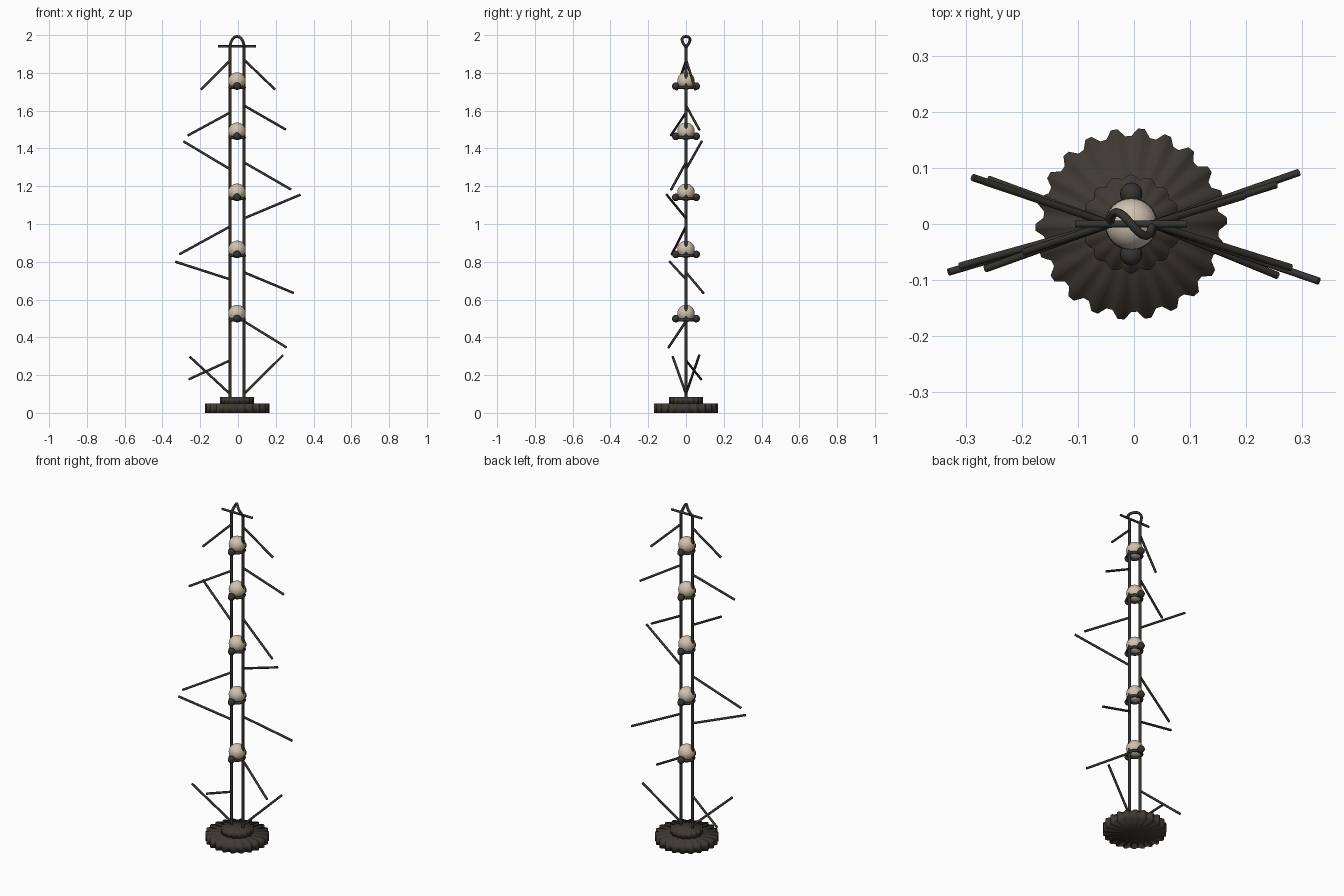
import bpy, math
from math import pi, sin, cos
from mathutils import Vector

if "Cube" in bpy.data.objects:
    bpy.data.objects.remove(bpy.data.objects["Cube"])

CX = -0.005      # centre line of the stand
POLE = 0.037     # pole offset from the centre line


def material(name, rgb):
    m = bpy.data.materials.new(name)
    m.use_nodes = True
    m.diffuse_color = (*rgb, 1)
    bsdf = m.node_tree.nodes["Principled BSDF"]
    bsdf.inputs["Base Color"].default_value = (*rgb, 1)
    bsdf.inputs["Roughness"].default_value = 0.7
    return m


IRON = material("dark iron", (0.037, 0.035, 0.030))
BRONZE = material("dark brown base", (0.048, 0.041, 0.034))
CREAM = material("cream bead", (0.62, 0.54, 0.44))


def finish(name, mat, angle=40):
    o = bpy.context.object
    o.name = name
    o.data.materials.append(mat)
    bpy.ops.object.shade_smooth_by_angle(angle=math.radians(angle))
    return o


def rod(name, a, b, r):
    a, b = Vector(a), Vector(b)
    d = b - a
    bpy.ops.mesh.primitive_cylinder_add(vertices=12, radius=r, depth=d.length,
                                        location=(a + b) / 2,
                                        rotation=d.to_track_quat('Z', 'Y').to_euler())
    return finish(name, IRON)


def fluted_disc(name, radii, teeth, z0, z1):
    # one tooth is described by a short list of radii around the rim
    n = teeth * len(radii)
    rim = [(radii[i % len(radii)], 2 * pi * i / n) for i in range(n)]
    verts = [(CX + r * cos(a), r * sin(a), z) for z in (z0, z1) for r, a in rim]
    verts += [(CX, 0, z0), (CX, 0, z1)]
    faces = []
    for i in range(n):
        j = (i + 1) % n
        faces += [(i, j, n + j, n + i), (j, i, 2 * n), (n + i, n + j, 2 * n + 1)]
    me = bpy.data.meshes.new(name)
    me.from_pydata(verts, [], faces)
    me.shade_smooth()
    o = bpy.data.objects.new(name, me)
    bpy.context.collection.objects.link(o)
    me.materials.append(BRONZE)


# Base
fluted_disc("base_lower", (0.171, 0.171, 0.157, 0.157), 22, 0, 0.05)
fluted_disc("base_upper", (0.089, 0.086, 0.08, 0.086), 16, 0.05, 0.085)

# Poles and crossbar
for side, s in (("right", -1), ("left", 1)):
    x = CX + s * POLE
    rod("pole_" + side, (x, 0, 0.06), (x, 0, 1.94), 0.0075)
rod("crossbar", (CX - 0.1, 0, 1.94), (CX + 0.1, 0, 1.94), 0.0065)

# Twisted loop joining the pole tops
curve = bpy.data.curves.new("top_loop", 'CURVE')
curve.dimensions = '3D'
curve.bevel_depth = 0.0075
curve.bevel_resolution = 3
spline = curve.splines.new('POLY')
N = 32
spline.points.add(N)
for i, p in enumerate(spline.points):
    t = pi * i / N
    p.co = (CX - POLE * cos(t), 0.021 * sin(2 * t), 1.935 + 0.0575 * sin(t), 1)
loop = bpy.data.objects.new("top_loop", curve)
bpy.context.collection.objects.link(loop)
curve.materials.append(IRON)

# Beads, each in a ring with a knob in front and behind
for k, z in enumerate((1.757, 1.491, 1.168, 0.866, 0.526), 1):
    bpy.ops.mesh.primitive_uv_sphere_add(segments=32, ring_count=16, radius=0.046,
                                         location=(CX, 0, z))
    finish(f"bead_{k}", CREAM)
    bpy.ops.mesh.primitive_torus_add(major_radius=0.039, minor_radius=0.008,
                                     major_segments=32, minor_segments=10,
                                     location=(CX, 0, z - 0.034))
    finish(f"bead_ring_{k}", IRON, 60)
    for side, s in (("front", -1), ("back", 1)):
        bpy.ops.mesh.primitive_uv_sphere_add(segments=20, ring_count=10, radius=0.02,
                                             location=(CX, s * 0.054, z - 0.027))
        finish(f"knob_{side}_{k}", IRON)

# Branches: height on the pole, then the tip
RIGHT = [(1.866, -0.196, -0.05, 1.712), (1.59, -0.265, -0.08, 1.469),
         (1.29, -0.288, 0.083, 1.437), (0.987, -0.31, -0.075, 0.84),
         (0.707, -0.331, -0.086, 0.80), (0.278, -0.26, 0.08, 0.178),
         (0.10, -0.255, -0.07, 0.297)]
LEFT = [(1.87, 0.196, 0.05, 1.712), (1.627, 0.253, 0.07, 1.50),
        (1.326, 0.28, -0.078, 1.183), (1.03, 0.33, -0.102, 1.155),
        (0.744, 0.294, 0.092, 0.635), (0.485, 0.256, -0.092, 0.347),
        (0.10, 0.238, 0.07, 0.305)]
for side, s, table in (("right", -1, RIGHT), ("left", 1, LEFT)):
    for k, (z, *tip) in enumerate(table, 1):
        rod(f"branch_{side}_{k}", (CX + s * POLE, 0, z), tip, 0.0065)
